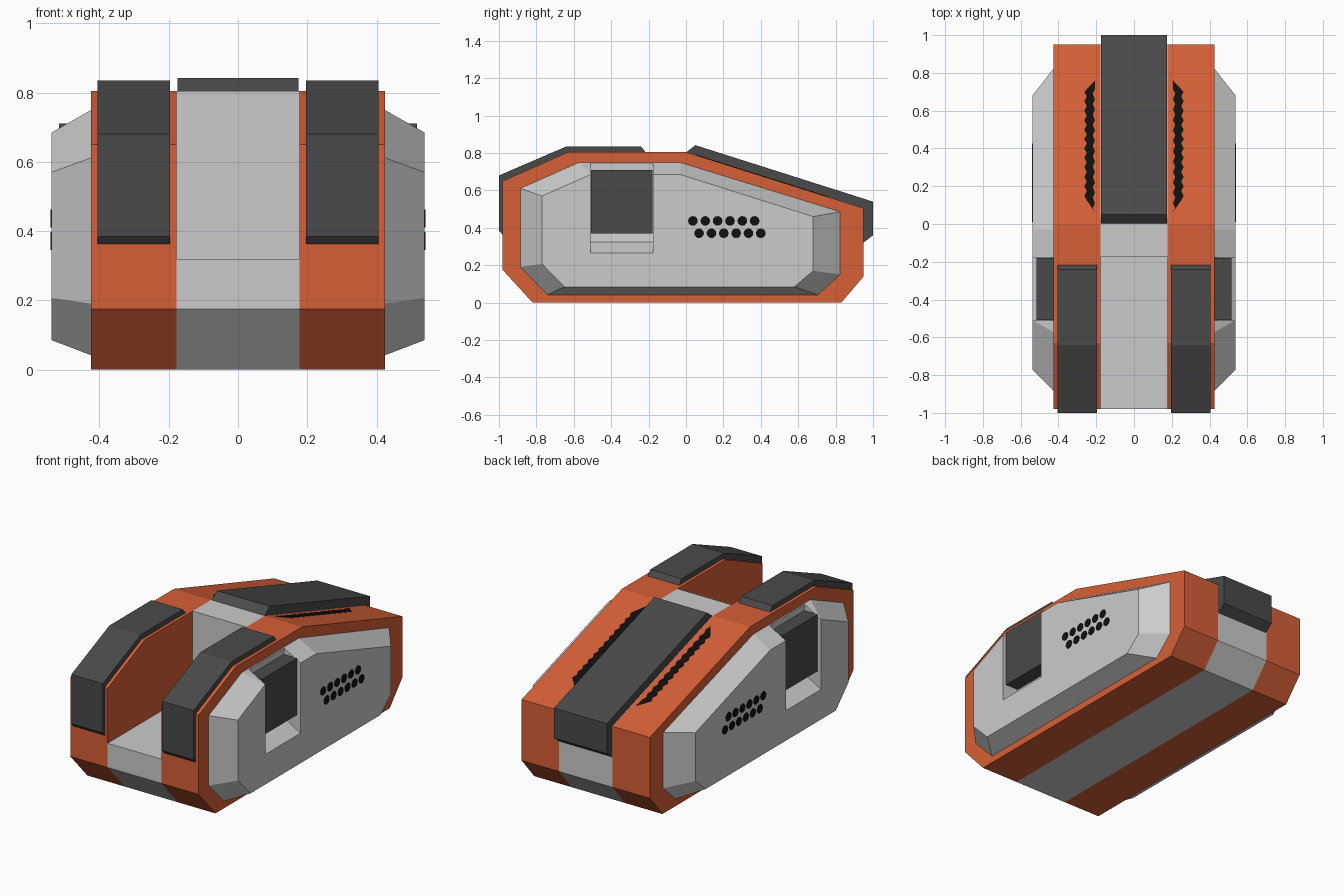
import bpy, bmesh, math

if "Cube" in bpy.data.objects:
    bpy.data.objects.remove(bpy.data.objects["Cube"])


def material(name, rgb):
    m = bpy.data.materials.new(name)
    m.diffuse_color = (*rgb, 1)
    m.use_nodes = True
    m.node_tree.nodes["Principled BSDF"].inputs["Base Color"].default_value = m.diffuse_color
    return m


ORANGE = material("orange", (0.67, 0.115, 0.038))
GREY = material("light grey", (0.60, 0.60, 0.60))
DARK = material("charcoal", (0.068, 0.068, 0.068))
BLACK = material("black", (0.005, 0.005, 0.005))


def loft(name, mat, x0, prof0, x1, prof1=None):
    """Solid between two (y, z) profiles placed at x0 and x1."""
    bm = bmesh.new()
    a = [bm.verts.new((x0, y, z)) for y, z in prof0]
    b = [bm.verts.new((x1, y, z)) for y, z in (prof1 or prof0)]
    bm.faces.new(a)
    bm.faces.new(b)
    n = len(a)
    for i in range(n):
        j = (i + 1) % n
        bm.faces.new((a[i], a[j], b[j], b[i]))
    return finish(name, mat, bm)


def finish(name, mat, bm):
    bmesh.ops.recalc_face_normals(bm, faces=bm.faces[:])
    me = bpy.data.meshes.new(name)
    bm.to_mesh(me)
    bm.free()
    me.materials.append(mat)
    ob = bpy.data.objects.new(name, me)
    bpy.context.collection.objects.link(ob)
    return ob


def mirrored(ob):
    """Copy of a part on the other side of x = 0."""
    bm = bmesh.new()
    bm.from_mesh(ob.data)
    for v in bm.verts:
        v.co.x *= -1
    bmesh.ops.reverse_faces(bm, faces=bm.faces[:])
    finish(ob.name.replace("right", "left"), ob.data.materials[0], bm)


# Shared underside of the hull, front to back
under = [(-0.98, 0.175), (-0.82, 0), (0.83, 0), (0.95, 0.14), (0.95, 0.505), (0, 0.805)]

# Central core with open front channel
loft("central_core", GREY, -0.178, under + [(-0.175, 0.805), (-0.175, 0.32), (-0.98, 0.32)], 0.178)

# Orange side hull
hull = loft("right_hull", ORANGE, 0.178, under + [(-0.63, 0.805), (-0.98, 0.65)], 0.425)

# Sloped rear cover wrapping over the back edge
loft("rear_cover", DARK, -0.175,
     [(0.0, 0.803), (0.05, 0.842), (1.0, 0.54), (1.0, 0.36), (0.948, 0.32), (0.948, 0.50)], 0.175)

# Front fender pad
pad = loft("right_front_pad", DARK, 0.197,
           [(-0.215, 0.803), (-0.24, 0.835), (-0.64, 0.835), (-1.0, 0.68), (-1.0, 0.385),
            (-0.978, 0.36), (-0.978, 0.648), (-0.63, 0.803)], 0.405)

# Bevelled side panel
panel = loft("right_side_panel", GREY, 0.42,
             [(-0.89, 0.613), (-0.89, 0.19), (-0.745, 0.04), (0.71, 0.04),
              (0.83, 0.15), (0.83, 0.487), (-0.03, 0.752), (-0.575, 0.752)], 0.538,
             [(-0.77, 0.57), (-0.77, 0.207), (-0.65, 0.085), (0.58, 0.085),
              (0.68, 0.17), (0.68, 0.46), (-0.03, 0.685), (-0.51, 0.685)])

# Recess cut into the panel, with a sloping sill
bm = bmesh.new()
sill = [(0.60, 0.229), (0.538, 0.265), (0.436, 0.325), (0.43, 0.37), (0.43, 0.9), (0.60, 0.9)]
face = bm.faces.new([bm.verts.new((x, -0.51, z)) for x, z in sill])
ext = bmesh.ops.extrude_face_region(bm, geom=[face])
for v in ext["geom"]:
    if isinstance(v, bmesh.types.BMVert):
        v.co.y = -0.177
cutter = finish("recess_cutter", GREY, bm)
mod = panel.modifiers.new("recess", "BOOLEAN")
mod.object = cutter
mod.solver = "EXACT"
deps = bpy.context.evaluated_depsgraph_get()
cut_mesh = bpy.data.meshes.new_from_object(panel.evaluated_get(deps))
panel.modifiers.clear()
panel.data = cut_mesh
bpy.data.objects.remove(cutter)

# Dark block inside the recess
block = loft("right_recess_block", DARK, 0.425,
             [(-0.508, 0.37), (-0.179, 0.37), (-0.179, 0.71), (-0.508, 0.71)], 0.517)

# Two staggered rows of round side vents
bm = bmesh.new()
for row, (y0, z0) in enumerate([(0.037, 0.437), (0.070, 0.371)]):
    for i in range(6):
        ring = []
        for x in (0.536, 0.541):
            ring.append([bm.verts.new((x, y0 + 0.066 * i + 0.026 * math.cos(k * math.tau / 12),
                                       z0 + 0.026 * math.sin(k * math.tau / 12))) for k in range(12)])
        bm.faces.new(ring[0])
        bm.faces.new(ring[1])
        for k in range(12):
            j = (k + 1) % 12
            bm.faces.new((ring[0][k], ring[0][j], ring[1][j], ring[1][k]))
vents = finish("right_side_vents", BLACK, bm)

# Saw-edged vent strip on the rear slope
bm = bmesh.new()
outline = [(0.205, 0.76)]
for i in range(12):
    outline += [(0.263, 0.70 - 0.05 * i), (0.250, 0.675 - 0.05 * i)]
outline += [(0.205, 0.06)]
for i in range(12):
    outline += [(0.218, 0.085 + 0.055 * i), (0.207, 0.11 + 0.055 * i)]
slope = (0.805 - 0.505) / 0.95
layers = [[bm.verts.new((x, y, 0.805 - slope * y + h)) for x, y in outline] for h in (-0.002, 0.003)]
bm.faces.new(layers[0])
bm.faces.new(layers[1])
for k in range(len(outline)):
    j = (k + 1) % len(outline)
    bm.faces.new((layers[0][k], layers[0][j], layers[1][j], layers[1][k]))
strip = finish("right_top_vent", BLACK, bm)

# Left side
for part in (hull, pad, panel, block, vents, strip):
    mirrored(part)
